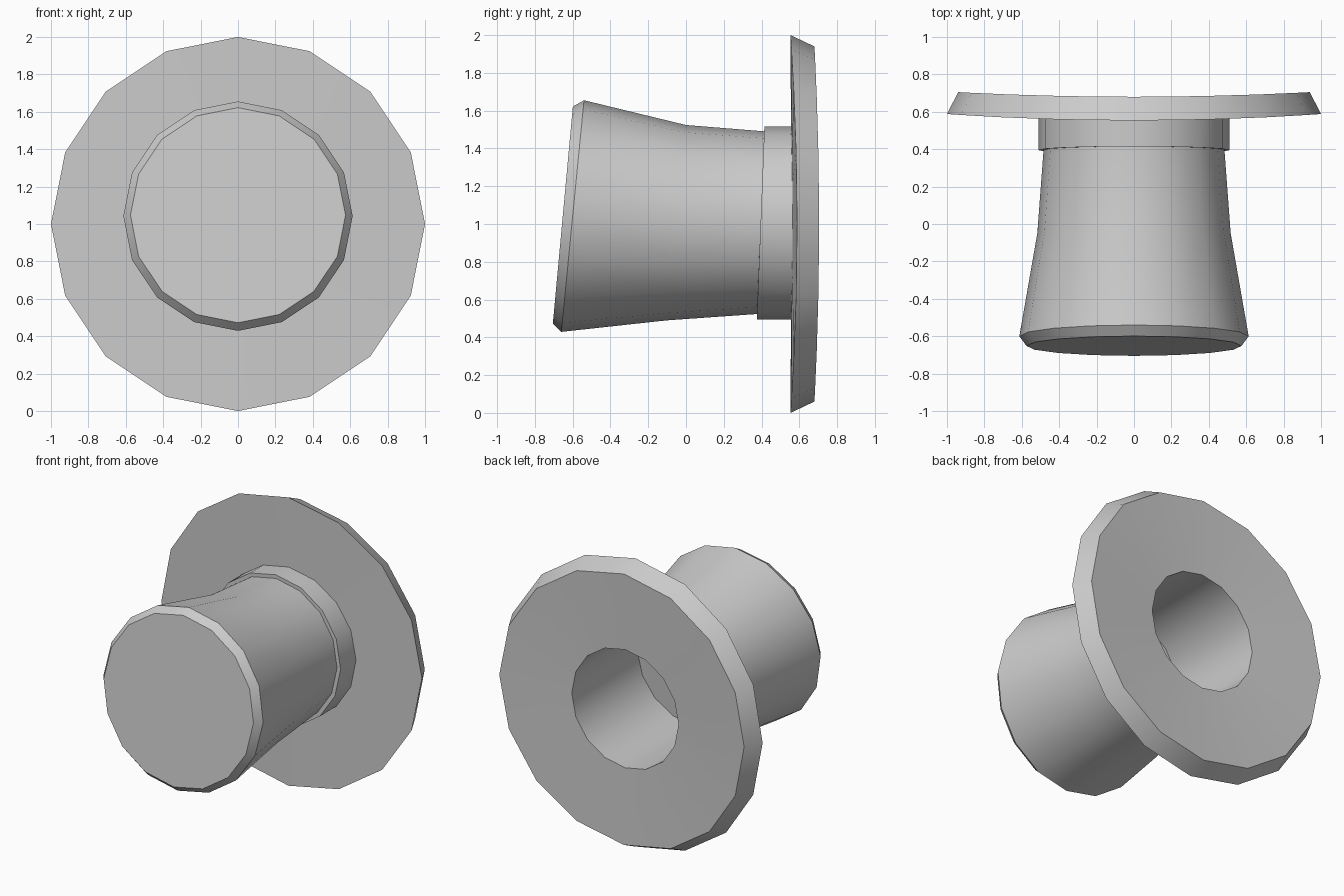
import bpy, math

if "Cube" in bpy.data.objects:
    bpy.data.objects.remove(bpy.data.objects["Cube"])

SIDES = 16


def lathe(name, rings, cap_first=False, cap_last=False):
    """Skin rings along y. Ring = (radius, mid y, centre z, tilt, bow):
    tilt leans the ring's top back, bow curls its left and right sides back."""
    verts, faces = [], []
    for r, y, zc, tilt, bow in rings:
        for i in range(SIDES):
            a = 2 * math.pi * i / SIDES
            s, c = math.sin(a), math.cos(a)
            verts.append((r * s, y + tilt * c + bow * s * s, zc + r * c))
    for k in range(len(rings) - 1):
        for i in range(SIDES):
            j = (i + 1) % SIDES
            a, b = k * SIDES, (k + 1) * SIDES
            faces.append((a + i, a + j, b + j, b + i))
    if cap_first:
        faces.append(tuple(reversed(range(SIDES))))
    if cap_last:
        last = (len(rings) - 1) * SIDES
        faces.append(tuple(range(last, last + SIDES)))
    mesh = bpy.data.meshes.new(name)
    mesh.from_pydata(verts, [], faces)
    obj = bpy.data.objects.new(name, mesh)
    bpy.context.collection.objects.link(obj)
    bpy.ops.object.select_all(action='DESELECT')
    obj.select_set(True)
    bpy.context.view_layer.objects.active = obj
    bpy.ops.object.shade_smooth_by_angle(angle=math.radians(30))
    return obj


# Flared crown with a chamfered, tilted flat top facing the front
lathe("crown", [
    (0.575, -0.652, 1.047, 0.053, 0),
    (0.613, -0.600, 1.042, 0.060, 0),
    (0.517, -0.050, 1.007, 0.050, 0),
    (0.484, 0.390, 1.007, 0.020, 0),
    (0.480, 0.560, 1.005, 0, 0),
], cap_first=True)

# Raised band where the crown meets the brim
lathe("hat_band", [
    (0.470, 0.395, 1.005, 0.020, 0),
    (0.511, 0.395, 1.005, 0.020, 0),
    (0.511, 0.570, 1.005, 0, 0),
])

# Brim with curled sides, bevelled rim and the head opening
lathe("brim", [
    (0.450, 0.556, 1.0, 0, 0.005),
    (1.000, 0.553, 1.0, 0, 0.035),
    (0.940, 0.680, 1.0, 0, 0.025),
    (0.410, 0.667, 1.0, 0, 0),
    (0.410, -0.055, 1.005, 0.025, 0),
], cap_last=True)
